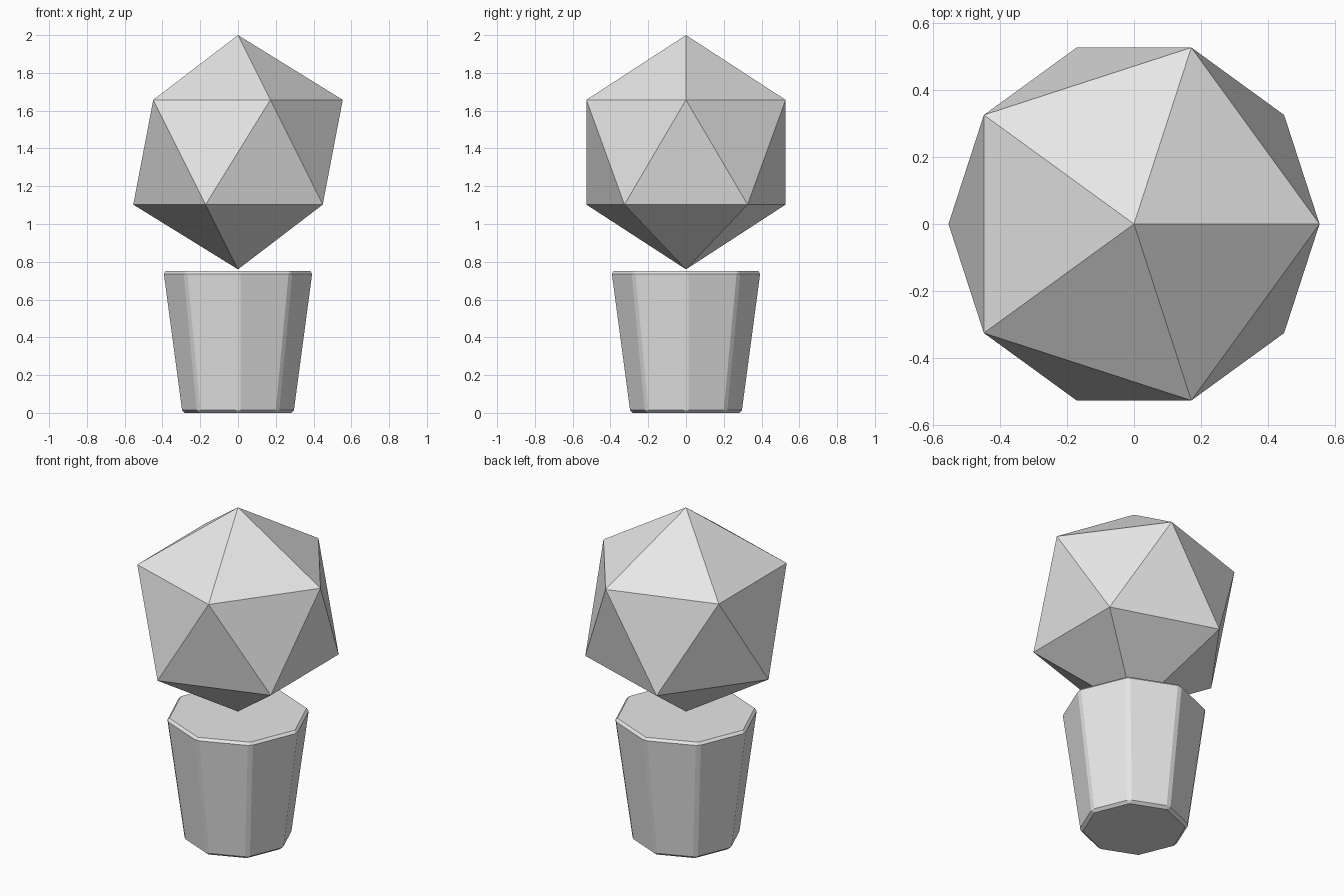
import bpy

cube = bpy.data.objects.get("Cube")
if cube:
    bpy.data.objects.remove(cube, do_unlink=True)

# Single light grey material
grey = bpy.data.materials.new("light grey")
grey.use_nodes = True
grey.diffuse_color = (0.8, 0.8, 0.8, 1)
grey.node_tree.nodes["Principled BSDF"].inputs["Base Color"].default_value = (0.8, 0.8, 0.8, 1)


def finish(name):
    """Name the active object, colour it and keep its facets flat."""
    obj = bpy.context.object
    obj.name = name
    obj.data.materials.append(grey)
    bpy.ops.object.shade_flat()
    return obj


# Tapered eight-sided pot with a fine chamfer on every edge
POT_HEIGHT = 0.75
bpy.ops.mesh.primitive_cone_add(vertices=8, radius1=0.3, radius2=0.4, depth=POT_HEIGHT,
                                location=(0, 0, POT_HEIGHT / 2))
pot = finish("pot")
chamfer = pot.modifiers.new("chamfer", 'BEVEL')
chamfer.width = 0.015
chamfer.segments = 1
chamfer.limit_method = 'NONE'

# Faceted twenty-sided crown balanced on its lower point
CROWN_RADIUS = 0.62
bpy.ops.mesh.primitive_ico_sphere_add(subdivisions=1, radius=CROWN_RADIUS,
                                      location=(0, 0, 2 - CROWN_RADIUS))
finish("crown")
